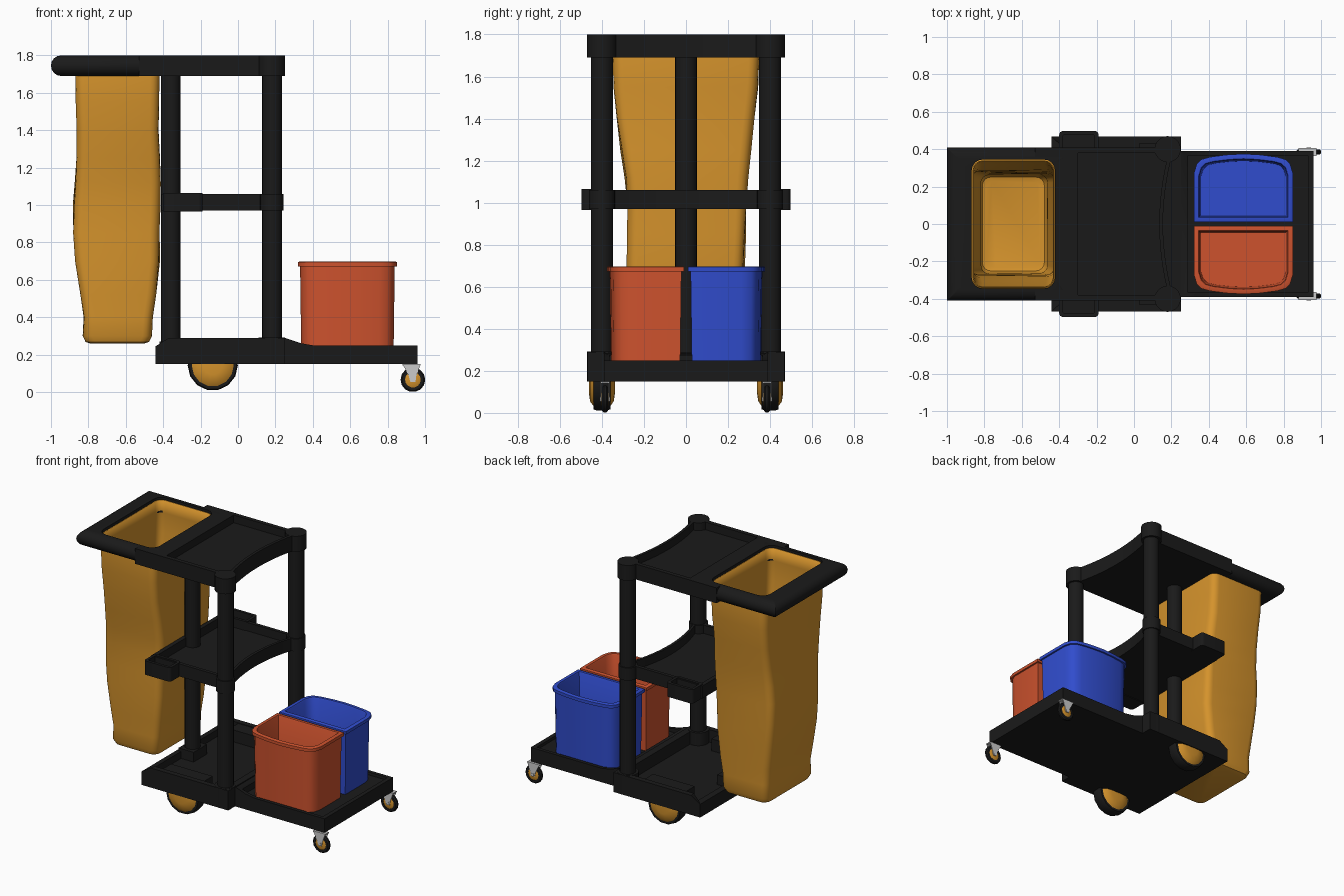
import bpy, bmesh
from math import sin, cos, pi

if "Cube" in bpy.data.objects:
    bpy.data.objects.remove(bpy.data.objects["Cube"])


def material(name, rgb):
    m = bpy.data.materials.new(name)
    m.diffuse_color = (*rgb, 1)
    m.use_nodes = True
    m.node_tree.nodes["Principled BSDF"].inputs["Base Color"].default_value = m.diffuse_color
    return m


BLACK = material("black_plastic", (0.0103, 0.0103, 0.0103))
YELLOW = material("yellow", (0.66, 0.29, 0.025))
RED = material("red", (0.61, 0.085, 0.027))
BLUE = material("blue", (0.03, 0.073, 0.61))


def loft(name, rings, mat=None, caps=True, closed=False):
    """Skin equal-length rings of 3D points."""
    bm = bmesh.new()
    vs = [[bm.verts.new(p) for p in r] for r in rings]
    n = len(vs[0])
    pairs = list(zip(vs, vs[1:])) + ([(vs[-1], vs[0])] if closed else [])
    for a, b in pairs:
        for i in range(n):
            j = (i + 1) % n
            bm.faces.new((a[i], a[j], b[j], b[i]))
    if not closed:
        bm.faces.new(vs[0][::-1])
        if caps:
            bm.faces.new(vs[-1])
    bmesh.ops.recalc_face_normals(bm, faces=bm.faces)
    me = bpy.data.meshes.new(name)
    bm.to_mesh(me)
    bm.free()
    ob = bpy.data.objects.new(name, me)
    bpy.context.collection.objects.link(ob)
    if mat:
        me.materials.append(mat)
    return ob


def at(pts, z):
    return [(p[0], p[1], z) for p in pts]


def rect(x0, x1, y0, y1):
    return [(x0, y0), (x1, y0), (x1, y1), (x0, y1)]


def rrect(x0, x1, y0, y1, r, n=4):
    pts = []
    for cx, cy, a0 in ((x1 - r, y1 - r, 0), (x0 + r, y1 - r, 1),
                       (x0 + r, y0 + r, 2), (x1 - r, y0 + r, 3)):
        for i in range(n + 1):
            a = (a0 + i / n) * pi / 2
            pts.append((cx + r * cos(a), cy + r * sin(a)))
    return pts


def box(name, x0, x1, y0, y1, z0, z1, mat=BLACK):
    return loft(name, [at(rect(x0, x1, y0, y1), z) for z in (z0, z1)], mat)


def tray(name, outer, inner, z0, z1, floor, mat=BLACK):
    return loft(name, [at(outer, z0), at(outer, z1), at(inner, z1), at(inner, floor)], mat)


def circle(cx, cy, r, n):
    return [(cx + r * cos(2 * pi * i / n), cy + r * sin(2 * pi * i / n)) for i in range(n)]


def post(name, x, y, r, z0, z1):
    return loft(name, [at(circle(x, y, r, 20), z) for z in (z0, z1)], BLACK)


def disc(name, x, y, z, profile, n, mat, closed=False):
    """Lathe (radius, y offset) pairs round a y axis."""
    return loft(name, [[(p[0], y + dy, p[1]) for p in circle(x, z, r, n)]
                       for r, dy in profile], mat, closed=closed)


def concave(x0, xc, xe, w):
    """Plan outline with a concave front edge."""
    arc = [(xc + (xe - xc) * (i / 7) ** 2, w * i / 7) for i in range(-7, 8)]
    return [(x0, -w)] + arc + [(x0, w)]


# Top: rounded bag frame with hole, and recessed tray
rings = []
for i in range(9):
    a = -pi / 2 + pi * i / 8
    d = 0.055 * (1 - cos(a))
    rings.append(at(rrect(-1 + d, -0.38, -0.41 + d, 0.41 - d, 0.004), 1.745 + 0.055 * sin(a)))
hole = rrect(-0.868, -0.422, -0.345, 0.345, 0.06)
loft("bag_frame", rings + [at(hole, 1.8), at(hole, 1.69)], BLACK, closed=True)
tray("top_tray", concave(-0.38, 0.155, 0.215, 0.41), concave(-0.30, 0.135, 0.185, 0.38),
     1.69, 1.8, 1.745)

# Middle shelf
tray("middle_shelf", concave(-0.41, 0.13, 0.205, 0.40), concave(-0.38, 0.11, 0.18, 0.375),
     0.97, 1.06, 1.0)

# Base tray: side walls slope down to a lower rear edge
def base_ring(x0, xm, x1, w, zr, z):
    side = [(x0, zr), (xm, z), (x1, z)]
    return [(x, -w, h) for x, h in side] + [(x, w, h) for x, h in side[::-1]]


loft("base_tray", [base_ring(-0.44, -0.37, 0.25, 0.468, 0.15, 0.15),
                   base_ring(-0.44, -0.37, 0.25, 0.468, 0.245, 0.29),
                   base_ring(-0.40, -0.36, 0.20, 0.43, 0.25, 0.29),
                   base_ring(-0.40, -0.36, 0.20, 0.43, 0.20, 0.20)], BLACK)

# Bucket platform with ramped rear edge and shallow recess
def deck_ring(xs, zs, w):
    side = list(zip(xs, zs))
    return [(x, -w, z) for x, z in side] + [(x, w, z) for x, z in side[::-1]]


xo, xi = (0.22, 0.25, 0.33, 0.40, 0.95, 0.96), (0.29, 0.30, 0.34, 0.40, 0.92, 0.93)
ring = lambda xs, zs, w: deck_ring(xs, zs, w)
loft("bucket_platform", [ring(xo, [0.15] * 6, 0.39),
                         ring(xo, (0.29, 0.29, 0.262, 0.25, 0.25, 0.25), 0.39),
                         ring(xi, (0.275, 0.272, 0.26, 0.25, 0.25, 0.25), 0.365),
                         ring(xi, [0.23] * 6, 0.365)], BLACK)

# Posts
post("rear_post", -0.36, 0, 0.052, 0.18, 1.72)
box("rear_post_foot", -0.42, -0.30, -0.075, 0.075, 0.18, 0.27)


# Buckets
def bucket_ring(s, inset, z):
    half = [(0.265, 0.01), (0.265, 0.27), (0.25, 0.32), (0.225, 0.345), (0.18, 0.358), (0.09, 0.37)]
    pts = [(-x, y) for x, y in half] + [(0, 0.375)] + half[::-1]
    fx, fy = 1 - inset / 0.265, 1 - inset / 0.183
    return [(0.585 + x * fx, s * (0.193 + (y - 0.193) * fy), z) for x, y in pts]


for s, side, colour in ((-1, "front", RED), (1, "back", BLUE)):
    loft(side + "_bucket", [bucket_ring(s, i, z) for i, z in (
        (0.018, 0.23), (0.012, 0.672), (0, 0.672), (0, 0.694), (0.006, 0.697),
        (0.026, 0.697), (0.03, 0.69), (0.038, 0.26))], colour)

    # Front posts with top caps and base sockets
    post(side + "_post", 0.182, s * 0.40, 0.053, 0.2, 1.75)
    post(side + "_post_cap", 0.18, s * 0.40, 0.07, 1.69, 1.8)
    post(side + "_post_socket", 0.18, s * 0.40, 0.07, 0.15, 0.292)
    post(side + "_shelf_collar", 0.18, s * 0.40, 0.062, 0.97, 1.06)

    # Flat sides where the frame meets the tray
    y0, y1 = sorted((s * 0.35, s * 0.41))
    box(side + "_frame_side", -0.53, -0.38, y0, y1, 1.69, 1.8)

    # Shelf cup
    y0, y1 = sorted((s * 0.37, s * 0.497))
    tray(side + "_shelf_cup", rrect(-0.40, -0.19, y0, y1, 0.02),
         rrect(-0.38, -0.21, y0 + 0.02, y1 - 0.02, 0.01), 0.965, 1.065, 0.985)

    # Rear wheel with tyre, hub and housing
    y0, y1 = sorted((s * 0.33, s * 0.45))
    box(side + "_wheel_housing", -0.30, 0.03, y0, y1, 0.17, 0.285)
    disc(side + "_wheel_tyre", -0.135, s * 0.40, 0.142,
         [(0.11, -0.04), (0.128, -0.04), (0.134, -0.025), (0.134, 0.025), (0.128, 0.04), (0.11, 0.04)],
         14, BLACK, closed=True)
    disc(side + "_wheel_hub", -0.135, s * 0.40, 0.142,
         [(0.05, -0.062), (0.09, -0.056), (0.115, -0.038), (0.115, 0.038), (0.09, 0.056), (0.05, 0.062)],
         14, YELLOW)

    # Caster: tyre, hub, fork and mounting plate
    cx, cy, cz = 0.935, s * 0.385, 0.066
    disc(side + "_caster_tyre", cx, cy, cz,
         [(0.042, -0.014), (0.058, -0.014), (0.066, -0.006), (0.066, 0.006), (0.058, 0.014), (0.042, 0.014)],
         14, BLACK, closed=True)
    disc(side + "_caster_hub", cx, cy, cz, [(0.03, -0.016), (0.044, -0.01), (0.044, 0.01), (0.03, 0.016)],
         14, YELLOW)
    disc(side + "_caster_axle", cx, cy, cz, [(0.012, -0.024), (0.012, 0.024)], 8, None)
    for k, part in ((-1, "inner"), (1, "outer")):
        y = cy + k * 0.019
        loft(f"{side}_caster_fork_{part}", [
            at(rect(cx - w0, cx + w1, y - 0.002, y + 0.002), z)
            for w0, w1, z in ((0.014, 0.014, 0.055), (0.022, 0.018, 0.085), (0.055, 0.042, 0.15))])
    box(side + "_caster_plate", 0.88, 0.977, cy - 0.021, cy + 0.021, 0.142, 0.15, None)

# Hanging bag, slightly creased: z, x0, x1, half width
levels = [(0.26, -0.79, -0.50, 0.235), (0.268, -0.815, -0.475, 0.255), (0.30, -0.83, -0.46, 0.268),
          (0.40, -0.825, -0.457, 0.27), (0.52, -0.845, -0.44, 0.274), (0.70, -0.868, -0.42, 0.278),
          (0.85, -0.876, -0.415, 0.28), (1.00, -0.878, -0.415, 0.283), (1.12, -0.874, -0.418, 0.291),
          (1.25, -0.868, -0.422, 0.308), (1.40, -0.862, -0.425, 0.327), (1.55, -0.866, -0.42, 0.343),
          (1.69, -0.87, -0.42, 0.348), (1.785, -0.862, -0.428, 0.339)]
rings = []
for z, x0, x1, w in levels:
    pts = rrect(x0, x1, -w, w, 0.05)
    k = 0.006 * sin(pi * min(1, max(0, (z - 0.27) / 1.42)))
    rings.append([(x + k * sin(9 * z + 11 * y), y + k * sin(7 * z + 13 * x), z) for x, y in pts])
bag = loft("hanging_bag", rings, YELLOW, caps=False)
thick = bag.modifiers.new("thickness", "SOLIDIFY")
thick.thickness = 0.006

# Smooth shading with sharp edges kept
for ob in bpy.context.collection.objects:
    ob.select_set(True)
bpy.context.view_layer.objects.active = bag
bpy.ops.object.shade_smooth_by_angle(angle=0.6)
